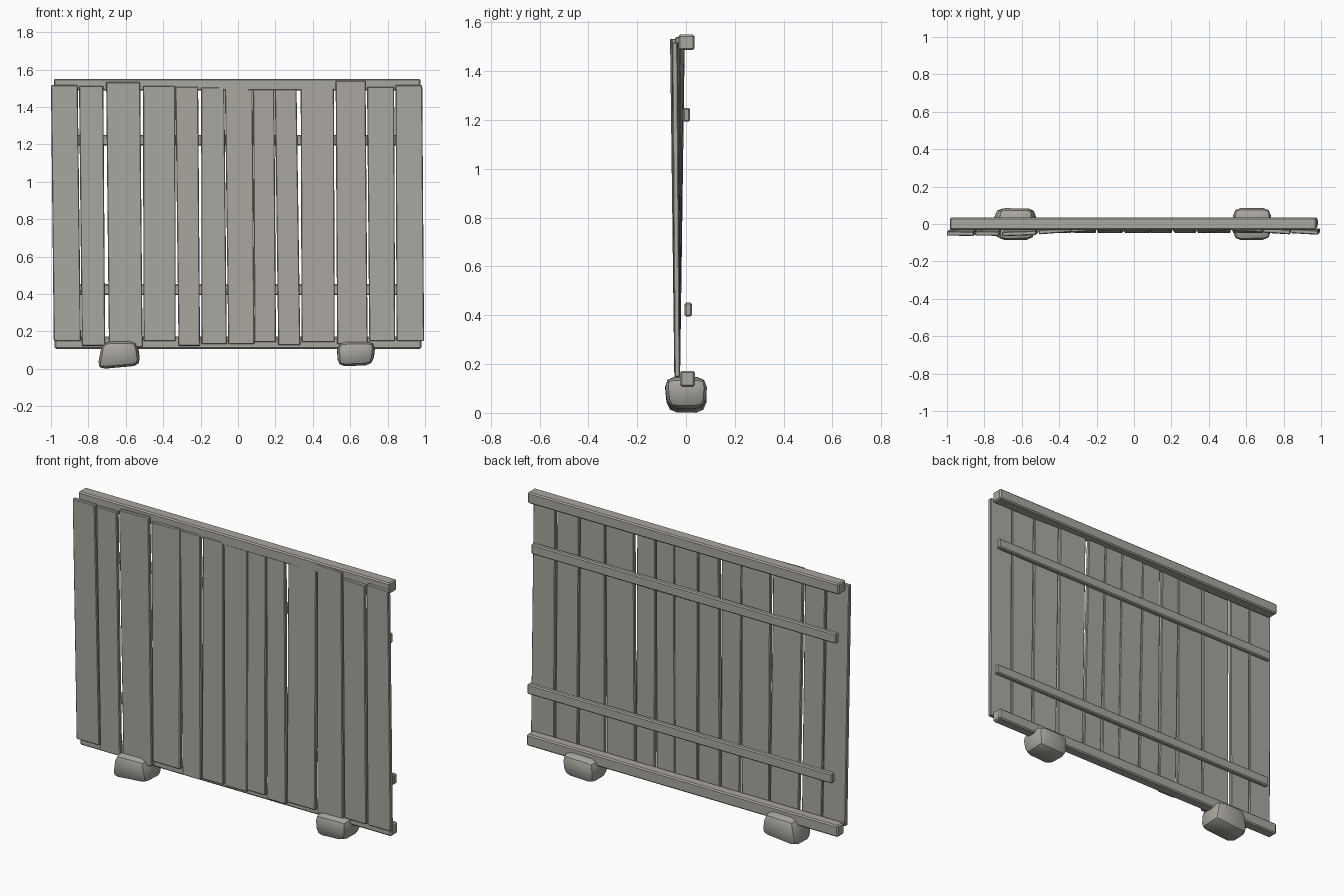
import bpy, bmesh

wood = bpy.data.materials.new("weathered_grey")
wood.diffuse_color = (0.40, 0.385, 0.35, 1)


def block(name, corners, bevel, segments=1, smooth=False):
    """Bevelled box; corners = bottom ring of four, then top ring of four."""
    bm = bmesh.new()
    v = [bm.verts.new(c) for c in corners]
    for i in range(4):
        j = (i + 1) % 4
        bm.faces.new((v[i], v[j], v[j + 4], v[i + 4]))
    bm.faces.new(v[3::-1])
    bm.faces.new(v[4:])
    bmesh.ops.recalc_face_normals(bm, faces=bm.faces)
    bmesh.ops.bevel(bm, geom=bm.edges[:], offset=bevel, segments=segments,
                    profile=0.5, affect='EDGES')
    mesh = bpy.data.meshes.new(name)
    bm.to_mesh(mesh)
    bm.free()
    mesh.materials.append(wood)
    ob = bpy.data.objects.new(name, mesh)
    bpy.context.collection.objects.link(ob)
    if smooth:
        bpy.context.view_layer.objects.active = ob
        ob.select_set(True)
        bpy.ops.object.shade_smooth_by_angle(angle=0.5)
        ob.select_set(False)
    return ob


def beam(name, x0, x1, y0, y1, z0, z1, bevel):
    block(name, [(x, y, z) for z in (z0, z1)
                 for x, y in ((x0, y0), (x1, y0), (x1, y1), (x0, y1))], bevel)


# Planks: bottom left/right x, top left/right x, bottom z, top z, top left/right y
planks = [
    (-.985, -.84, -1.0, -.857, .148, 1.517, -.050, -.053),
    (-.835, -.71, -.85, -.72, .122, 1.512, -.050, -.052),
    (-.69, -.51, -.705, -.523, .115, 1.533, -.054, -.047),
    (-.505, -.333, -.508, -.335, .148, 1.512, -.044, -.031),
    (-.318, -.203, -.335, -.213, .122, 1.507, -.033, -.025),
    (-.195, -.06, -.197, -.073, .132, 1.505, -.024, -.020),
    (-.052, .088, -.07, .078, .132, 1.500, -.018, -.017),
    (.088, .203, .08, .194, .143, 1.500, -.017, -.017),
    (.215, .333, .197, .313, .127, 1.500, -.017, -.017),
    (.34, .517, .335, .513, .143, 1.500, -.018, -.020),
    (.53, .693, .522, .682, .132, 1.540, -.023, -.033),
    (.702, .84, .69, .835, .148, 1.507, -.034, -.044),
    (.848, .995, .842, .985, .148, 1.517, -.038, -.046),
]
t = 0.0115   # half plank thickness
yb = -0.036  # plank centre at the foot
for n, (a, b, c, d, z0, z1, yl, yr) in enumerate(planks, 1):
    block(f"plank_{n:02d}", [
        (a, yb - t, z0), (b, yb - t, z0), (b, yb + t, z0), (a, yb + t, z0),
        (c, yl - t, z1), (d, yr - t, z1), (d, yr + t, z1), (c, yl + t, z1)], 0.004)

# Top and bottom beams, then the thin rear slats
beam("top_beam", -.985, .975, -.031, .035, 1.487, 1.55, .007)
beam("bottom_beam", -.98, .98, -.024, .036, .107, .172, .007)
beam("upper_slat", -.955, .965, -.013, .016, 1.193, 1.25, .006)
beam("lower_slat", -.935, .985, -.006, .024, .395, .452, .006)

# Foot stones: lower ring and upper ring of a lopsided rounded block
block("left_foot_stone", [
    (-.755, -.075, -.003), (-.525, -.078, .018), (-.515, .08, .018), (-.75, .083, -.003),
    (-.725, -.09, .145), (-.54, -.088, .148), (-.54, .085, .148), (-.725, .085, .145)],
    .04, 2, True)
block("right_foot_stone", [
    (.535, -.078, .012), (.72, -.075, .02), (.725, .08, .02), (.53, .08, .012),
    (.53, -.09, .142), (.735, -.088, .145), (.735, .088, .145), (.53, .088, .142)],
    .04, 2, True)
